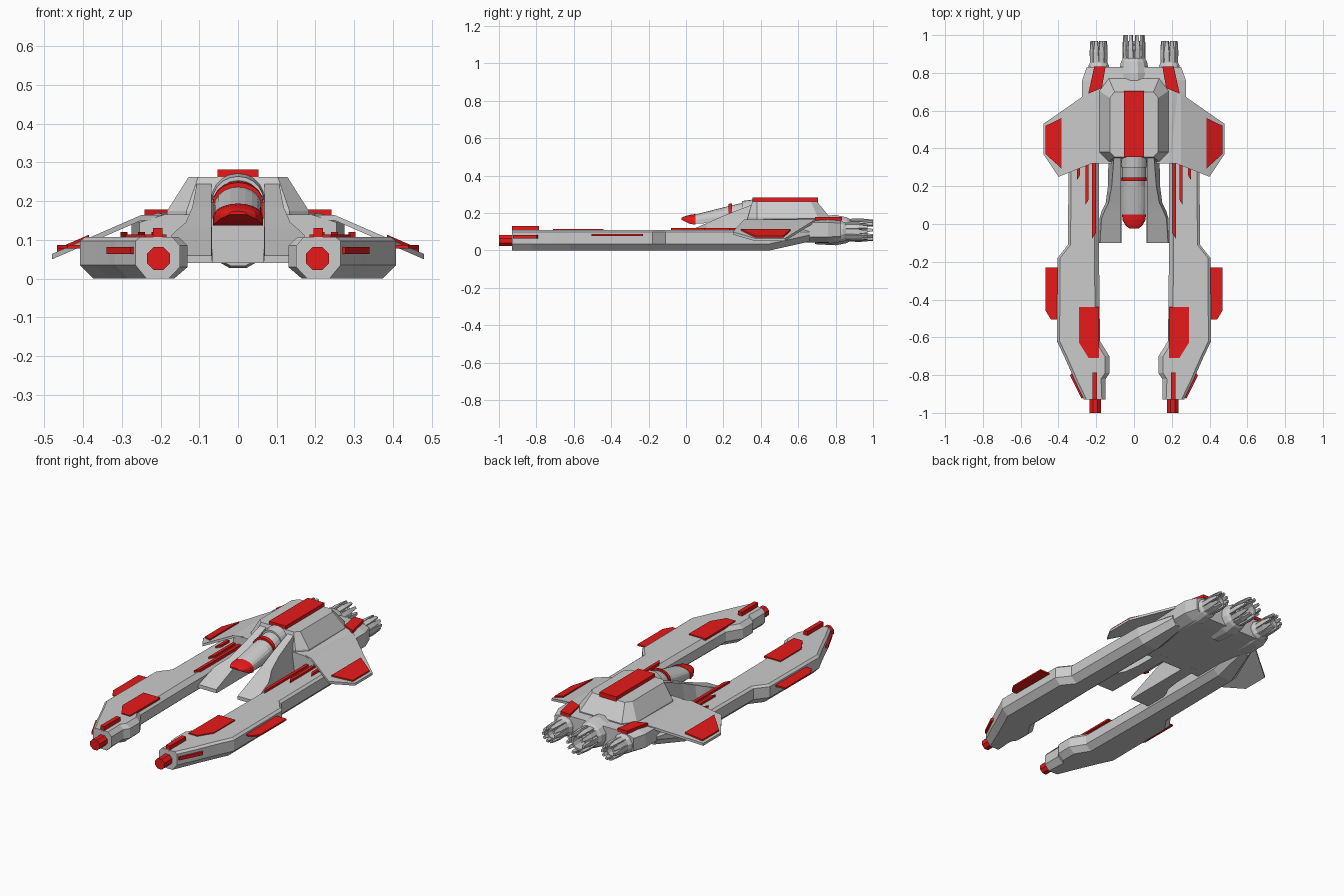
import bpy, bmesh
from math import sin, cos, pi

if "Cube" in bpy.data.objects:
    bpy.data.objects.remove(bpy.data.objects["Cube"])

red = bpy.data.materials.new("red_paint")
red.diffuse_color = (0.8, 0.01, 0.01, 1)
red.use_nodes = True
red.node_tree.nodes["Principled BSDF"].inputs["Base Color"].default_value = red.diffuse_color


def finish(name, bm, mirror=False, color=False):
    bmesh.ops.recalc_face_normals(bm, faces=bm.faces)
    me = bpy.data.meshes.new(name)
    bm.to_mesh(me)
    bm.free()
    ob = bpy.data.objects.new(name, me)
    bpy.context.collection.objects.link(ob)
    if mirror:
        ob.modifiers.new("mirror", 'MIRROR').use_mirror_merge = False
    if color:
        me.materials.append(red)
    return ob


def add_loft(bm, rings, closed=False):
    """Skin matching rings; cap the ends, or join last to first if closed."""
    vs = [[bm.verts.new(p) for p in r] for r in rings]
    n = len(vs[0])
    pairs = list(zip(vs, vs[1:])) + ([(vs[-1], vs[0])] if closed else [])
    for a, b in pairs:
        for i in range(n):
            j = (i + 1) % n
            bm.faces.new((a[i], a[j], b[j], b[i]))
    if not closed:
        bm.faces.new(vs[0])
        bm.faces.new(vs[-1])


def loft(name, rings, mirror=False, color=False, closed=False):
    bm = bmesh.new()
    add_loft(bm, rings, closed)
    return finish(name, bm, mirror, color)


def plate(name, outline, z, thick, mirror=True, color=True):
    """Flat or sloped plate; z is a height or a function of x."""
    f = z if callable(z) else (lambda x: z)
    return loft(name, [[(x, y, f(x) + d) for x, y in outline] for d in (0, thick)], mirror, color)


def rect(x0, x1, y0, y1):
    return [(x0, y0), (x1, y0), (x1, y1), (x0, y1)]


def ring(cx, y, cz, r, n):
    return [(cx + r * cos(2 * pi * (i + .5) / n), y, cz + r * sin(2 * pi * (i + .5) / n)) for i in range(n)]


# Long forward pods, chamfered section: (y, inner x, outer x, bottom z)
def pod_section(y, a, b, z):
    c = min(.035, (b - a) * .25)
    return [(a + c, y, z), (b - c, y, z), (b, y, z + .035), (b, y, .097), (b - .014, y, .108),
            (a + c * .7, y, .108), (a, y, .085), (a, y, z + .03)]


pod = [(-.93, .15, .265, 0), (-.82, .15, .318, 0), (-.79, .13, .33, 0), (-.7, .13, .37, 0),
       (-.62, .18, .408, 0), (-.18, .185, .405, 0), (-.11, .185, .35, 0),
       (.45, .185, .345, 0), (.66, .185, .28, .047)]
loft("side_pod", [pod_section(*s) for s in pod], True)

# Nose cannons
loft("nose_cannon", [ring(.205, y, .052, .032, 8) for y in (-1, -.92)], True, True)

# Rear deck joining the pods: (y, half width, bottom z, top z)
def deck_section(y, w, zb, zt):
    return [(-w * .8, y, zb), (w * .8, y, zb), (w, y, zb + .03), (w, y, zt - .02), (w * .75, y, zt),
            (-w * .75, y, zt), (-w, y, zt - .02), (-w, y, zb + .03)]


loft("rear_deck", [deck_section(*s) for s in
     [(.32, .255, .04, .165), (.66, .275, .042, .17), (.76, .275, .042, .17), (.83, .25, .045, .165)]])

# Raised upper hull with cut corners
def octo(w, y0, y1, c, z):
    half = [(w - c, y0), (w, y0 + c), (w, y1 - c * 1.3), (w - c, y1)]
    return [(x, y, z) for x, y in half] + [(-x, y, z) for x, y in reversed(half)]


loft("upper_hull", [octo(.183, .33, .77, .05, .16), octo(.183, .33, .77, .05, .175),
                    octo(.128, .355, .7, .025, .262)])
plate("roof_stripe", rect(-.053, .053, .355, .705), .255, .027, mirror=False)

# Swept wings drooping towards the tips
def wing_z(x):
    return .15 if x < .25 else .15 - (x - .25) * .435


wing_rows = [(.17, .34, .70), (.25, .31, .69), (.40, .25, .585), (.48, .37, .53)]
loft("wing", [[(x, a, wing_z(x)), (x, b, wing_z(x)), (x, b, wing_z(x) + .014), (x, a, wing_z(x) + .014)]
              for x, a, b in wing_rows], True)
plate("wing_panel", [(.385, .295), (.468, .37), (.468, .52), (.385, .56)], lambda x: wing_z(x) + .008, .014)
plate("deck_panel", [(.15, .835), (.21, .835), (.242, .69), (.17, .72)], .16, .019)

# Forward ramps either side of the cockpit: (y, outer x low, outer x high, top z)
ramps = [(-.1, .185, .18, .06), (.03, .183, .172, .112), (.07, .17, .155, .128),
         (.11, .15, .135, .145), (.2, .138, .118, .185), (.37, .135, .105, .252)]
loft("front_ramp", [[(.066, y, .04), (lo, y, .04), (hi, y, zt), (.068, y, zt)]
                    for y, lo, hi, zt in ramps], True)

# Cockpit: flat-bottomed arch sections (y, half width, bottom z, top z)
def arch(y, w, zb, zt):
    zs = zb + (zt - zb) * .4
    return [(-w, y, zb), (w, y, zb)] + [(w * cos(pi * i / 10), y, zs + (zt - zs) * sin(pi * i / 10))
                                        for i in range(11)]


loft("cockpit_canopy", [arch(.035, .06, .142, .188), arch(.2, .062, .15, .23), arch(.37, .063, .16, .27)])
loft("cockpit_nose", [arch(-.025, .022, .165, .174), arch(-.008, .045, .155, .182),
                      arch(.02, .06, .142, .19), arch(.05, .064, .137, .194)], False, True)
loft("cockpit_band", [arch(.228, .066, .155, .248), arch(.246, .066, .155, .252)], False, True)
loft("canopy_collar", [arch(.3, .067, .155, .264), arch(.36, .07, .16, .272)])

# Engine housings and petal nozzles
def engine(name, cx, cz, r, y0, y1, mirror):
    loft(name + "_housing", [ring(cx, y, cz, r * k, 12) for y, k in
         ((y0 - .17, 1.25), (y0 - .06, 1.35), (y0, 1.15), (y0 + .02, .95))], mirror)
    loft(name + "_tube", [ring(cx, y, cz, r * k, 12) for y, k in
         ((y0, .75), (y1 - .03, .75), (y1 - .03, .6), (y0, .6))], mirror, closed=True)
    bm = bmesh.new()
    for i in range(10):
        a = 2 * pi * i / 10
        rings = []
        for y, k, w in ((y0, .95, .013), (y0 + .07, 1, .013), (y1, .92, .007)):
            pts = [(r * k - .014, -w), (r * k, -w), (r * k, w), (r * k - .014, w)]
            rings.append([(cx + u * cos(a) - v * sin(a), y, cz + u * sin(a) + v * cos(a)) for u, v in pts])
        add_loft(bm, rings)
    finish(name + "_petals", bm, mirror)
    loft(name + "_ring", [ring(cx, y, cz, r * k, 12) for y, k in
         ((y0 + .06, .92), (y0 + .085, .92), (y0 + .085, .7), (y0 + .06, .7))], mirror, closed=True)


engine("main_engine", 0, .108, .062, .86, 1.0, False)
engine("side_engine", .187, .1, .048, .84, .97, True)

# Painted panels and fins on the pods
plate("pod_top_panel", [(.185, -.44), (.29, -.44), (.29, -.63), (.24, -.71), (.185, -.71)], .103, .011)
plate("pod_side_fin", [(.395, -.23), (.468, -.23), (.468, -.46), (.44, -.505), (.395, -.505)], .078, .009)
plate("nose_top_bar", rect(.195, .22, -.93, -.785), .1, .031)
plate("nose_side_bar", [(.25, -.91), (.278, -.925), (.34, -.8), (.32, -.785)], .063, .018)
for i, (x, y0) in enumerate([(.205, -.08), (.24, .1), (.285, .23)]):
    plate("pod_stripe_%d" % (i + 1), [(x, y0 + .03), (x + .018, y0), (x + .018, .33), (x, .33)], .1, .02)
